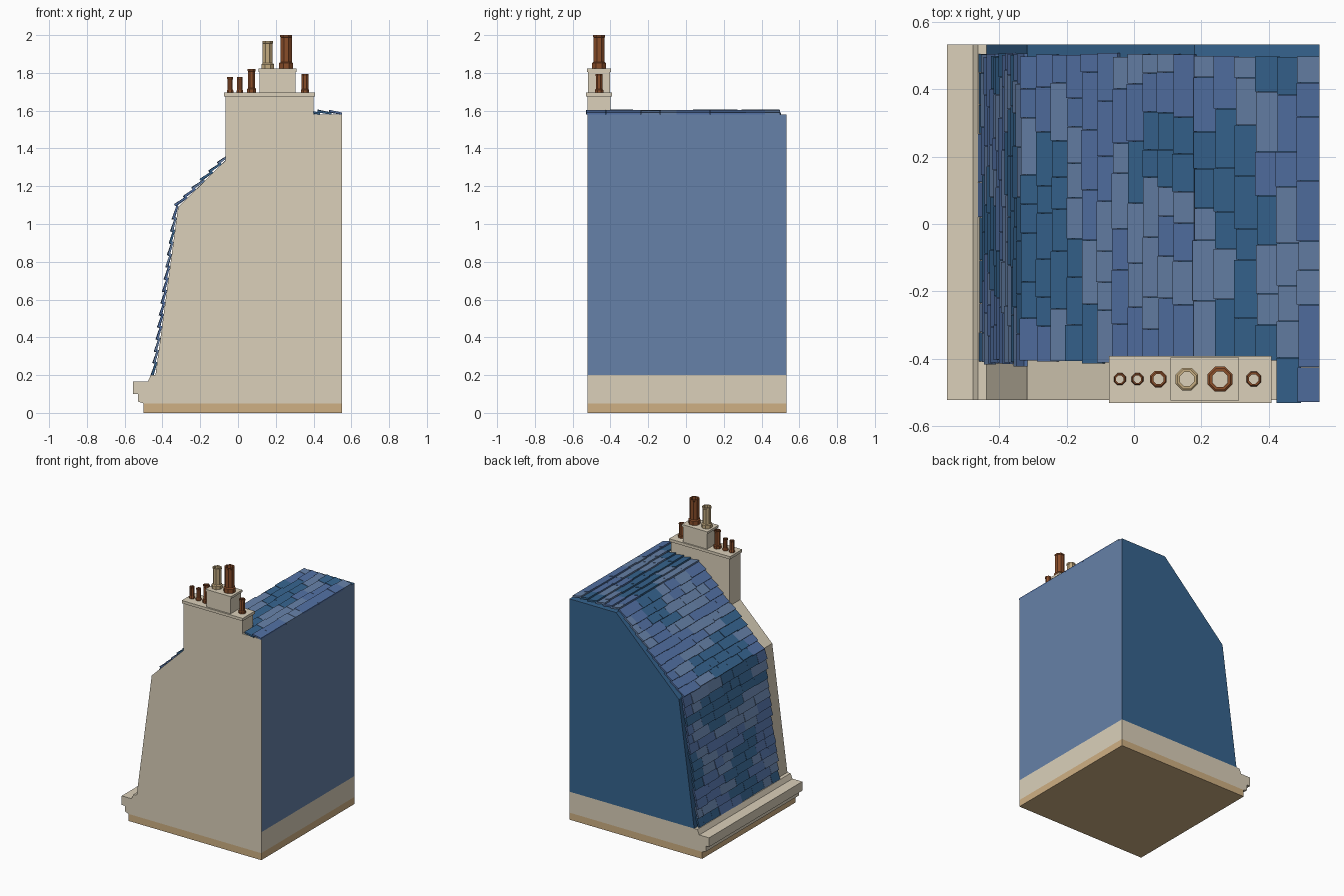
import bpy, bmesh, math, random
from mathutils import Vector, noise

if "Cube" in bpy.data.objects:
    bpy.data.objects.remove(bpy.data.objects["Cube"])

random.seed(7)


def material(name, hex_color):
    rgb = [int(hex_color[i:i + 2], 16) / 255 for i in (0, 2, 4)]
    lin = [c / 12.92 if c < 0.04 else ((c + 0.055) / 1.055) ** 2.4 for c in rgb]
    m = bpy.data.materials.new(name)
    m.diffuse_color = (*lin, 1)
    m.use_nodes = True
    m.node_tree.nodes["Principled BSDF"].inputs["Base Color"].default_value = m.diffuse_color
    return m


STONE = material("stone", "DBD0BA")
SAND = material("sandstone", "CFB083")
CLAY = material("clay", "8A4E2A")
BUFF = material("buff_clay", "C4AB80")
SLATE = material("slate", "36648F")
SLATE_PALE = material("slate_pale", "6681A8")
SLATE_VIOLET = material("slate_violet", "5270A3")


def finish(bm, name, mats):
    bmesh.ops.recalc_face_normals(bm, faces=bm.faces)
    me = bpy.data.meshes.new(name)
    bm.to_mesh(me)
    bm.free()
    for m in mats:
        me.materials.append(m)
    ob = bpy.data.objects.new(name, me)
    bpy.context.collection.objects.link(ob)
    return ob


def add_prism(bm, pts, y0, y1, mat=0):
    """Extrude an x-z outline from y0 to y1."""
    a = [bm.verts.new((x, y0, z)) for x, z in pts]
    b = [bm.verts.new((x, y1, z)) for x, z in pts]
    n = len(pts)
    faces = [bm.faces.new(a), bm.faces.new(b[::-1])]
    faces += [bm.faces.new((a[i], b[i], b[(i + 1) % n], a[(i + 1) % n])) for i in range(n)]
    for f in faces:
        f.material_index = mat
    return faces


def prism(name, pts, y0, y1, mat, right_mat=None):
    """Prism whose outermost right-hand side may take its own colour."""
    bm = bmesh.new()
    for f in add_prism(bm, pts, y0, y1):
        if right_mat and all(v.co.x > 0.54 for v in f.verts):
            f.material_index = 1
    return finish(bm, name, [mat] + ([right_mat] if right_mat else []))


def rect(x0, x1, z0, z1):
    return [(x0, z0), (x1, z0), (x1, z1), (x0, z1)]


FRONT, WALL_BACK, BACK = -0.522, -0.40, 0.532
FOOT, KNEE, RIDGE, END = (-0.437, 0.2), (-0.317, 1.09), (0.18, 1.58), (0.55, 1.58)

# base, plinth with moulded cornice
prism("base_step", rect(-0.5, 0.55, 0, 0.05), FRONT, BACK, SAND)
prism("cornice_plinth", [(0.55, 0.05), (0.55, 0.2), (-0.462, 0.2), (-0.478, 0.165),
                         (-0.555, 0.165), (-0.555, 0.1), (-0.53, 0.1), (-0.53, 0.06),
                         (-0.5, 0.05)], FRONT, BACK, STONE)

# mansard body and the stone gable wall that carries the chimney
prism("mansard_body", [FOOT, (0.55, 0.2), END, RIDGE, KNEE], WALL_BACK, BACK, SLATE, SLATE_PALE)
prism("gable_wall", [FOOT, (0.55, 0.2), END, (0.40, 1.58), (0.40, 1.68), (-0.065, 1.68),
                     (-0.065, 1.337), KNEE], FRONT, WALL_BACK, STONE, SLATE_PALE)

# chimney caps and raised block
prism("chimney_cap", rect(-0.074, 0.408, 1.675, 1.695), -0.53, -0.392, STONE)
prism("chimney_block", rect(0.114, 0.304, 1.695, 1.806), -0.518, -0.402, STONE)
prism("chimney_block_cap", rect(0.108, 0.311, 1.806, 1.822), -0.524, -0.396, STONE)


# octagonal hollow chimney pots
def pot(name, x, r, z0, z1, mat):
    foot = z0 + 0.2 * (z1 - z0)
    prof = [(r, z0), (r, foot - 0.006), (0.8 * r, foot), (0.8 * r, z1 - 0.012), (0.86 * r, z1 - 0.01),
            (0.86 * r, z1), (0.62 * r, z1), (0.62 * r, z0)]
    bm = bmesh.new()
    rings = []
    for pr, z in prof:
        rings.append([bm.verts.new((x + pr * math.cos((k + 0.5) * math.pi / 4),
                                    -0.46 + pr * math.sin((k + 0.5) * math.pi / 4), z))
                      for k in range(8)])
    for i in range(len(rings)):
        a, b = rings[i], rings[(i + 1) % len(rings)]
        for k in range(8):
            j = (k + 1) % 8
            bm.faces.new((a[k], a[j], b[j], b[k]))
    finish(bm, name, [mat])


for i, (x, r, z0, z1, mat) in enumerate([
        (-0.042, 0.019, 1.695, 1.778, CLAY), (0.01, 0.019, 1.695, 1.778, CLAY),
        (0.072, 0.026, 1.695, 1.82, CLAY), (0.157, 0.036, 1.822, 1.968, BUFF),
        (0.255, 0.04, 1.822, 2.0, CLAY), (0.355, 0.024, 1.695, 1.795, CLAY)]):
    pot(f"chimney_pot_{i + 1}", x, r, z0, z1, mat)


# overlapping slates, laid in rows up each roof plane
def slates(name, p, q, rows):
    p, q = Vector(p), Vector(q)
    step = (q - p) / rows
    up = step.normalized()
    normal = Vector((-up.y, up.x))
    bm = bmesh.new()
    for r in range(rows):
        base = p + step * r
        over_wall = base.x > 0.39
        y = (-0.53 if over_wall else -0.405) + random.uniform(-0.004, 0.008)
        if base.x < -0.07:
            y -= random.uniform(0, 0.02)
        end = 0.502 + random.uniform(-0.006, 0.008)
        while y < end - 0.01:
            y2 = y + random.uniform(0.08, 0.19)
            if end - y2 < 0.05:
                y2 = end
            low = base - up * random.uniform(0, 0.007)
            high = base + step * 1.1
            if high.x > 0.55:
                high.x = 0.55
            lift = random.uniform(0.009, 0.014)
            n = noise.noise(Vector((base.x * 5, y * 4, base.y * 4)))
            mat = 0 if n < -0.1 else 1 if n < 0.15 else 2
            add_prism(bm, [tuple(low + normal * lift), tuple(high - normal * 0.001),
                           tuple(high + normal * 0.010), tuple(low + normal * (lift + 0.012))],
                      y, y2 - 0.0015, mat)
            y = y2
    finish(bm, name, [SLATE, SLATE_PALE, SLATE_VIOLET])


slates("steep_roof_slates", FOOT, KNEE, 14)
slates("upper_slope_slates", KNEE, RIDGE, 11)
slates("top_roof_slates", RIDGE, END, 6)
